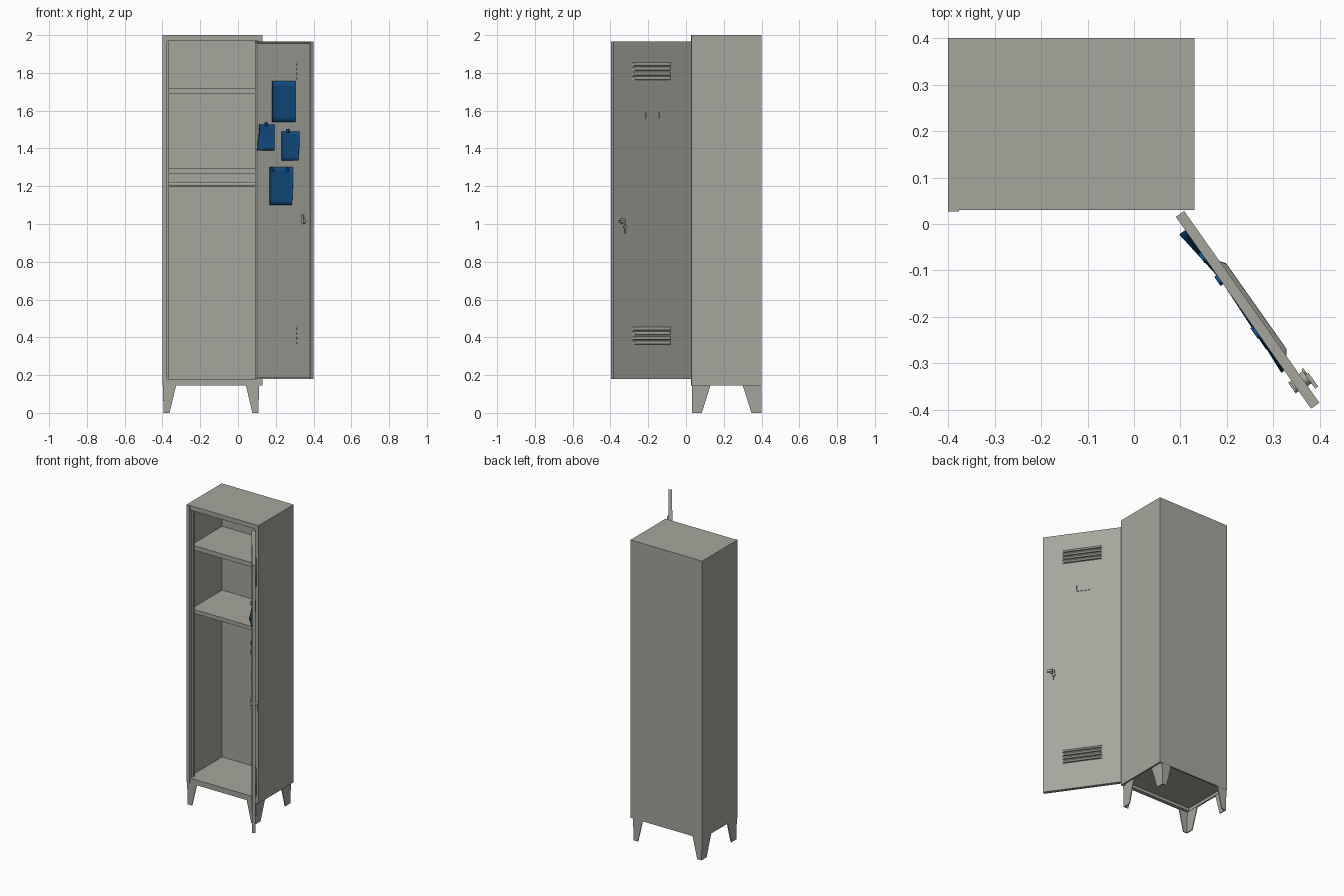
import bpy, bmesh, math
from mathutils import Matrix, Vector

if "Cube" in bpy.data.objects:
    bpy.data.objects.remove(bpy.data.objects["Cube"], do_unlink=True)


def material(name, rgb):
    m = bpy.data.materials.new(name)
    m.use_nodes = True
    m.diffuse_color = (*rgb, 1)
    m.node_tree.nodes["Principled BSDF"].inputs["Base Color"].default_value = (*rgb, 1)
    return m


GREY = material("warm grey paint", (0.38, 0.38, 0.34))
BLUE = material("blue paper", (0.006, 0.08, 0.24))

# Door space: x along the door from the hinge, y outward from its outer face
ANGLE = math.atan2(-0.817, 0.576)
DOOR = Matrix.Translation((0.108, 0.028, 0)) @ Matrix.Rotation(ANGLE, 4, "Z")
WORLD = Matrix.Identity(4)
WIDTH, THICK = 0.505, 0.022


def finish(name, bm, mat=GREY, space=WORLD):
    bmesh.ops.recalc_face_normals(bm, faces=bm.faces)
    mesh = bpy.data.meshes.new(name)
    bm.to_mesh(mesh)
    bm.free()
    mesh.materials.append(mat)
    ob = bpy.data.objects.new(name, mesh)
    bpy.context.collection.objects.link(ob)
    ob.matrix_world = space
    return ob


def add_box(bm, x, y, z):
    size = Vector((x[1] - x[0], y[1] - y[0], z[1] - z[0]))
    mid = Vector((sum(x), sum(y), sum(z))) / 2
    m = Matrix.Translation(mid) @ Matrix.Diagonal((*size, 1))
    return bmesh.ops.create_cube(bm, size=1, matrix=m)


def box(name, x, y, z, mat=GREY, space=WORLD):
    bm = bmesh.new()
    add_box(bm, x, y, z)
    return finish(name, bm, mat, space)


def prism(bm, points, offset):
    """Extrude a flat outline by an offset vector."""
    face = bm.faces.new([bm.verts.new(p) for p in points])
    out = bmesh.ops.extrude_face_region(bm, geom=[face])
    verts = [g for g in out["geom"] if isinstance(g, bmesh.types.BMVert)]
    bmesh.ops.translate(bm, verts=verts, vec=offset)


def cylinder(name, radius, depth, matrix, mat=GREY, space=WORLD, sides=16):
    bm = bmesh.new()
    bmesh.ops.create_cone(bm, cap_ends=True, segments=sides, radius1=radius,
                          radius2=radius, depth=depth, matrix=matrix)
    for f in bm.faces:
        f.smooth = len(f.verts) == 4
    return finish(name, bm, mat, space)


# Cabinet shell
L, R, F, B, Z0, Z1 = -0.4, 0.13, 0.03, 0.4, 0.145, 2.0
T = 0.01
box("left_wall", (L, L + T), (F, B), (Z0, Z1))
box("right_wall", (R - T, R), (F, B), (Z0, Z1))
box("back_wall", (L + T, R - T), (B - T, B), (Z0, Z1))
box("roof", (L + T, R - T), (F, B - T), (Z1 - T, Z1))
box("floor", (L + T, R - T), (F + T, B - T), (0.165, 0.18))

# Front frame with a door stop set back behind it
box("left_stile", (L, -0.377), (F - 0.003, F + 0.025), (Z0, Z1))
box("right_stile", (0.106, R - T), (F, F + 0.025), (Z0, Z1 - T))
box("top_rail", (-0.377, 0.106), (F, F + 0.025), (1.97, Z1 - T))
box("bottom_rail", (-0.377, 0.106), (F, F + 0.025), (Z0, 0.18))
box("left_stop", (L + T, -0.366), (F + 0.025, F + 0.035), (0.18, 1.97))
box("right_stop", (0.09, R - T), (F + 0.025, F + 0.035), (0.18, 1.97))

# Shelves and hanging rail
for name, low, high in (("upper_shelf", 1.69, 1.72), ("lower_shelf", 1.268, 1.294)):
    box(name, (L + T, R - T), (F + 0.035, B - T), (low, high))
cylinder("hanging_rail", 0.0105, R - L - 2 * T,
         Matrix.Translation(((L + R) / 2, 0.22, 1.21)) @ Matrix.Rotation(math.pi / 2, 4, "Y"))

# Tapered angle legs: two plates meeting at each corner
for side, cx, sx in (("right", L + 0.002, 1), ("left", 0.112, -1)):
    for end, cy, sy in (("front", F + 0.001, 1), ("back", B - 0.001, -1)):
        bm = bmesh.new()
        top, foot = 0.07, 0.036
        prism(bm, [(cx, cy, Z0 + 0.01), (cx + sx * top, cy, Z0 + 0.01),
                   (cx + sx * top, cy, Z0), (cx + sx * foot, cy, 0),
                   (cx + sx * 0.004, cy, 0)], (0, sy * 0.006, 0))
        top, foot = 0.098, 0.053
        prism(bm, [(cx, cy, Z0 + 0.01), (cx, cy + sy * top, Z0 + 0.01),
                   (cx, cy + sy * top, Z0), (cx + sx * 0.004, cy + sy * foot, 0),
                   (cx + sx * 0.004, cy, 0)], (sx * 0.006, 0, 0))
        finish(f"{end}_{side}_leg", bm)

# Door with a shallow pan on its inner side
bm = bmesh.new()
add_box(bm, (0, WIDTH), (-THICK, 0), (0.18, 1.965))
bm.faces.ensure_lookup_table()
inner = [f for f in bm.faces if f.calc_center_median().y < -THICK + 0.001]
bmesh.ops.inset_region(bm, faces=inner, thickness=0.012)
bmesh.ops.translate(bm, verts=inner[0].verts, vec=(0, 0.006, 0))
finish("door", bm, GREY, DOOR)
PAN = -THICK + 0.006

# Louvre vents: sloping hoods outside, narrow slats inside
for name, base in (("lower_vent", 0.362), ("upper_vent", 1.762)):
    bm = bmesh.new()
    for i in range(4):
        z = base + i * 0.025
        prism(bm, [(0.132, 0, z), (0.132, 0.009, z + 0.002),
                   (0.132, 0.007, z + 0.009), (0.132, 0, z + 0.018)], (0.25, 0, 0))
        add_box(bm, (0.136, 0.378), (PAN - 0.004, PAN), (z + 0.002, z + 0.014))
    # pull in the ends of the hoods
    for v in bm.verts:
        if v.co.y > 0.005:
            v.co.x += 0.012 if v.co.x < 0.25 else -0.012
    finish(name, bm, GREY, DOOR)

# Name card holder
bm = bmesh.new()
add_box(bm, (0.205, 0.295), (0, 0.003), (1.555, 1.559))
for x in (0.205, 0.292):
    add_box(bm, (x, x + 0.003), (0, 0.003), (1.559, 1.595))
finish("card_holder", bm, GREY, DOOR)


# Papers pinned inside the door, curling away toward one bottom corner
def paper(name, x, z, curl, pins):
    bm = bmesh.new()
    n = 8
    grid = [[None] * (n + 1) for _ in range(n + 1)]
    for i in range(n + 1):
        for j in range(n + 1):
            s, t = i / n, j / n
            lift = abs(curl) * t * t * (1 - s if curl < 0 else s)
            grid[i][j] = bm.verts.new((x[0] + s * (x[1] - x[0]), PAN - 0.003 - lift,
                                       z[1] - t * (z[1] - z[0])))
    for i in range(n):
        for j in range(n):
            f = bm.faces.new((grid[i][j], grid[i + 1][j],
                              grid[i + 1][j + 1], grid[i][j + 1]))
            f.smooth = True
    ob = finish(name, bm, BLUE, DOOR)
    solid = ob.modifiers.new("thickness", "SOLIDIFY")
    solid.thickness = 0.002
    solid.offset = 0
    for k, (px, pz) in enumerate(pins):
        cylinder(f"{name}_magnet_{k + 1}", 0.012, 0.01,
                 Matrix.Translation((px, PAN - 0.008, pz)) @ Matrix.Rotation(math.pi / 2, 4, "X"),
                 BLUE, DOOR)


paper("tall_poster", (0.155, 0.365), (1.54, 1.757), 0, [])
paper("small_note", (0.035, 0.175), (1.39, 1.527), -0.018, [(0.105, 1.527)])
paper("middle_note", (0.24, 0.405), (1.335, 1.49), 0.01, [(0.305, 1.492)])
paper("large_note", (0.13, 0.345), (1.10, 1.302), 0.008, [(0.165, 1.288), (0.3, 1.288)])

# Lock, key and inner latch
TURN = Matrix.Rotation(math.pi / 2, 4, "X")
KX = 0.445
cylinder("lock_plate", 0.016, 0.01, Matrix.Translation((KX, 0.005, 1.015)) @ TURN, GREY, DOOR)
box("lock_handle", (KX - 0.006, KX + 0.03), (0.01, 0.018), (1.008, 1.022), GREY, DOOR)
box("key_blade", (KX - 0.013, KX - 0.007), (0.009, 0.013), (0.95, 1.015), GREY, DOOR)
cylinder("key_bow", 0.011, 0.005, Matrix.Translation((KX - 0.01, 0.012, 0.985)) @ TURN, GREY, DOOR)
cylinder("latch_hub", 0.014, 0.014, Matrix.Translation((KX, PAN - 0.007, 1.015)) @ TURN, GREY, DOOR)
box("latch_arm", (KX - 0.01, KX + 0.01), (PAN - 0.014, PAN - 0.009), (1.01, 1.05), GREY, DOOR)
